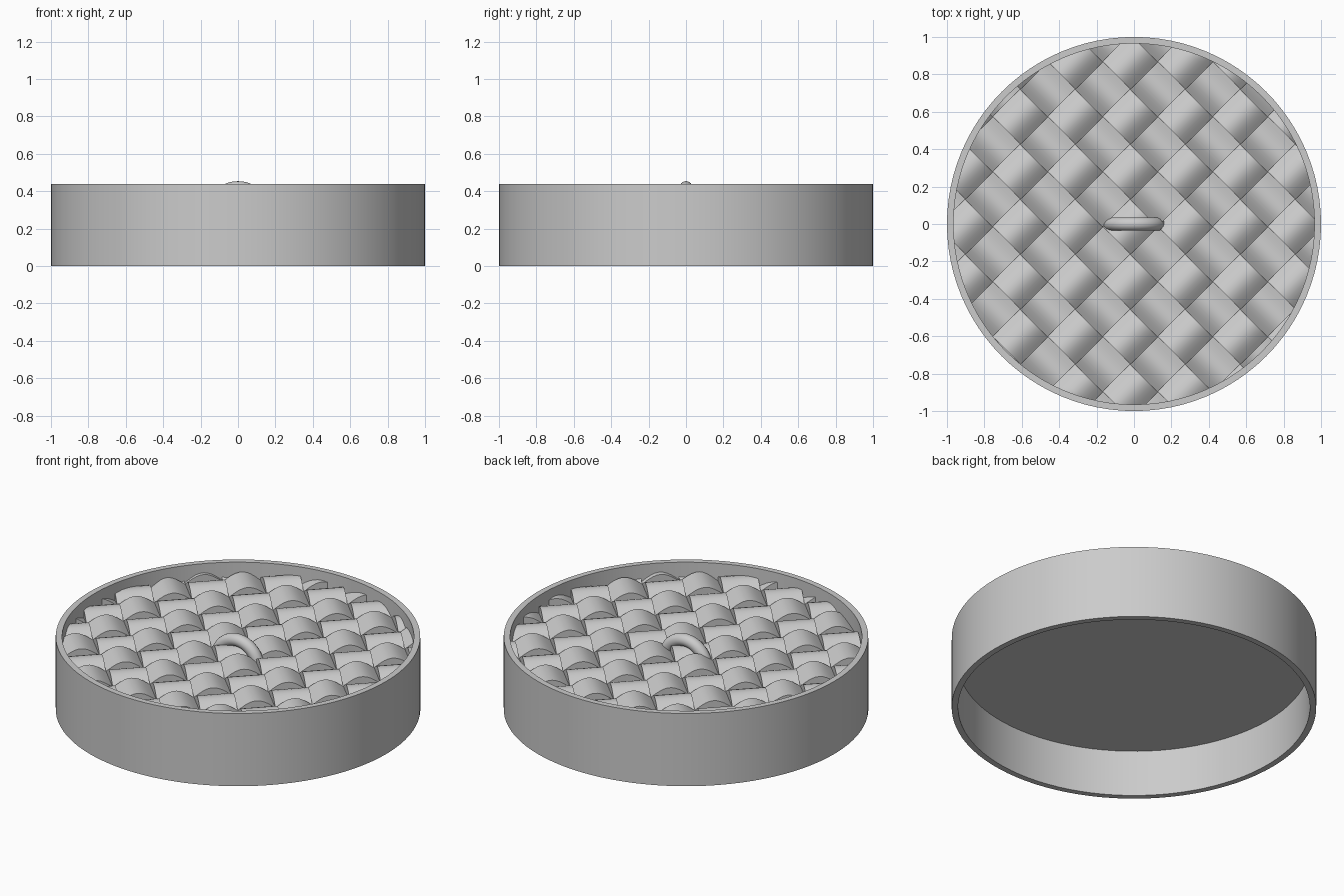
import bpy, bmesh, math
from mathutils import Vector

cube = bpy.data.objects.get("Cube")
if cube:
    bpy.data.objects.remove(cube, do_unlink=True)

grey = bpy.data.materials.new("plain_grey")
grey.use_nodes = True
grey.diffuse_color = (0.6, 0.6, 0.6, 1)
grey.node_tree.nodes["Principled BSDF"].inputs["Base Color"].default_value = grey.diffuse_color

RIM_HEIGHT, RIM_INNER, CLIP = 0.44, 0.965, 0.975
PITCH, MID, WAVE, BASE = 0.208, 0.335, 0.05, 0.283
SHIFT = Vector((-0.02, -0.015, 0))


def finish(name, bm):
    """Turn a bmesh into a smooth-shaded grey object with crisp edges."""
    bmesh.ops.recalc_face_normals(bm, faces=bm.faces)
    mesh = bpy.data.meshes.new(name)
    bm.to_mesh(mesh)
    bm.free()
    obj = bpy.data.objects.new(name, mesh)
    bpy.context.collection.objects.link(obj)
    mesh.materials.append(grey)
    bpy.ops.object.select_all(action='DESELECT')
    obj.select_set(True)
    bpy.context.view_layer.objects.active = obj
    bpy.ops.object.shade_smooth_by_angle(angle=math.radians(35))
    return obj


def lathe(name, profile, steps=96):
    """Spin a closed radius/height profile about the z axis."""
    bm = bmesh.new()
    verts = [bm.verts.new((r, 0, z)) for r, z in profile]
    edges = [bm.edges.new((verts[i - 1], verts[i])) for i in range(len(verts))]
    bmesh.ops.spin(bm, geom=verts + edges, cent=(0, 0, 0), axis=(0, 0, 1),
                   angle=math.tau, steps=steps)
    bmesh.ops.remove_doubles(bm, verts=bm.verts, dist=1e-4)
    return finish(name, bm)


def add_strip(bm, along, across, index, sign):
    """One wavy strip with a flat base, trimmed to the round rim."""
    start, centre = SHIFT.dot(along), SHIFT.dot(across) + index * PITCH
    half = PITCH * 0.495
    lo, hi = max(centre - half, -CLIP), min(centre + half, CLIP)
    if hi - lo < 0.01:
        return
    rows, cols = 8, 90
    top, low = [], []
    for r in range(rows + 1):
        v = lo + (hi - lo) * r / rows
        limit = math.sqrt(max(CLIP ** 2 - v * v, 0))
        top_row, low_row = [], []
        for c in range(cols + 1):
            u = max(-limit, min(limit, (c / cols * 2 - 1) * CLIP))
            z = MID + sign * WAVE * math.cos(math.pi * (u - start) / PITCH)
            p = along * u + across * v
            top_row.append(bm.verts.new((p.x, p.y, z)))
            low_row.append(bm.verts.new((p.x, p.y, BASE)))
        top.append(top_row)
        low.append(low_row)
    for r in range(rows):
        for c in range(cols):
            for g in (top, low):
                bm.faces.new((g[r][c], g[r][c + 1], g[r + 1][c + 1], g[r + 1][c]))
        for c in (0, cols):
            bm.faces.new((top[r][c], top[r + 1][c], low[r + 1][c], low[r][c]))
    for r in (0, rows):
        for c in range(cols):
            bm.faces.new((top[r][c], top[r][c + 1], low[r][c + 1], low[r][c]))


def weave(name, along, across, phase):
    bm = bmesh.new()
    for i in range(-5, 6):
        add_strip(bm, along, across, i, phase * (-1) ** i)
    bmesh.ops.remove_doubles(bm, verts=bm.verts, dist=1e-4)
    bmesh.ops.dissolve_degenerate(bm, dist=1e-5, edges=bm.edges)
    return finish(name, bm)


# Outer rim and the raised floor inside it
lathe("rim", [(RIM_INNER, 0), (1, 0), (1, RIM_HEIGHT), (RIM_INNER, RIM_HEIGHT)])
lathe("floor", [(0, 0.28), (CLIP, 0.28), (CLIP, 0.3), (0, 0.3)])

# Two crossing sets of diagonal woven strips
down = Vector((1, -1, 0)).normalized()
up = Vector((1, 1, 0)).normalized()
weave("weave_falling", down, up, 1)
weave("weave_rising", up, down, -1)

# Half-ring handle
bm = bmesh.new()
ring_r, tube_r, bends, sides = 0.137, 0.036, 24, 16
loops = []
for b in range(bends + 1):
    a = math.pi * b / bends
    loop = []
    for s in range(sides):
        t = math.tau * s / sides
        d = ring_r + tube_r * math.cos(t)
        loop.append(bm.verts.new((d * math.cos(a), tube_r * math.sin(t), 0.281 + d * math.sin(a))))
    loops.append(loop)
for p, q in zip(loops, loops[1:]):
    for s in range(sides):
        bm.faces.new((p[s - 1], p[s], q[s], q[s - 1]))
bm.faces.new(loops[0])
bm.faces.new(loops[-1])
finish("handle", bm)
